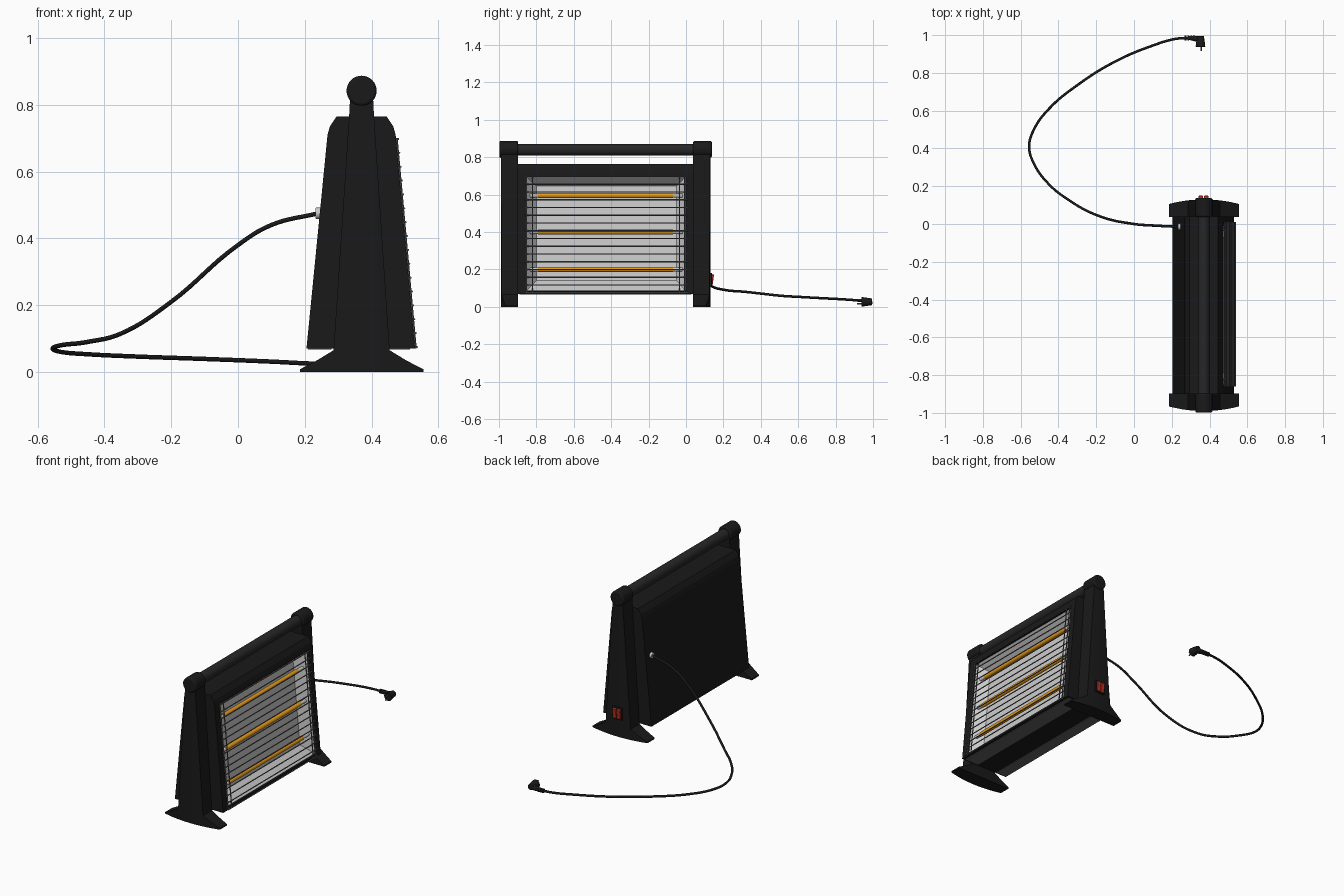
import bpy, bmesh, math
from mathutils import Vector

if "Cube" in bpy.data.objects:
    bpy.data.objects.remove(bpy.data.objects["Cube"])

CX, CY = 0.37, -0.43          # centre of the heater in plan
Y0, Y1 = -0.90, 0.04          # inner faces of the two end columns


def material(name, r, g, b):
    m = bpy.data.materials.new(name)
    m.diffuse_color = (r, g, b, 1)
    m.use_nodes = True
    m.node_tree.nodes["Principled BSDF"].inputs["Base Color"].default_value = m.diffuse_color
    return m


BLACK = material("black", 0.01, 0.01, 0.01)
CHARCOAL = material("charcoal", 0.02, 0.02, 0.02)
SILVER = material("silver", 0.55, 0.55, 0.55)
WIRE = material("wire", 0.12, 0.12, 0.12)
AMBER = material("amber", 0.8, 0.33, 0.01)
RED = material("red", 0.55, 0.03, 0.015)


def finish(ob, mat, smooth=True):
    ob.data.materials.append(mat)
    bpy.ops.object.select_all(action='DESELECT')
    ob.select_set(True)
    bpy.context.view_layer.objects.active = ob
    if smooth:
        bpy.ops.object.shade_smooth_by_angle(angle=math.radians(35))
    return ob


def mesh(name, verts, faces, mat, smooth=False, solid=True):
    bm = bmesh.new()
    vs = [bm.verts.new(v) for v in verts]
    for f in faces:
        bm.faces.new([vs[i] for i in f])
    if solid:
        bmesh.ops.recalc_face_normals(bm, faces=bm.faces)
    me = bpy.data.meshes.new(name)
    bm.to_mesh(me)
    bm.free()
    ob = bpy.data.objects.new(name, me)
    bpy.context.collection.objects.link(ob)
    return finish(ob, mat, smooth)


def rod(name, a, b, r, mat, sides=16, r2=None, bevel=0):
    a, b = Vector(a), Vector(b)
    bpy.ops.mesh.primitive_cone_add(vertices=sides, radius1=r, radius2=r if r2 is None else r2,
                                    depth=(b - a).length, location=(a + b) / 2)
    ob = bpy.context.object
    ob.rotation_euler = (b - a).to_track_quat('Z', 'Y').to_euler()
    ob.name = name
    if bevel:
        m = ob.modifiers.new("bevel", 'BEVEL')
        m.width, m.segments = bevel, 3
    return finish(ob, mat)


def box(name, lo, hi, mat, bevel=0):
    bpy.ops.mesh.primitive_cube_add(size=1, location=[(l + h) / 2 for l, h in zip(lo, hi)])
    ob = bpy.context.object
    ob.scale = [h - l for l, h in zip(lo, hi)]
    bpy.ops.object.transform_apply(location=False, rotation=False, scale=True)
    ob.name = name
    if bevel:
        m = ob.modifiers.new("bevel", 'BEVEL')
        m.width, m.segments = bevel, 2
    return finish(ob, mat)


def front(y, z, d=0.0):
    """Point on the sloping heating face, d units behind it."""
    return (0.53 - 0.0906 * (z - 0.07) - d, y, z)


def ring(y0, y1, z0, z1, d):
    return [front(y0, z0, d), front(y1, z0, d), front(y1, z1, d), front(y0, z1, d)]


# Tapered housing with a window in the heating face
prof = [(0.53, 0.07), (0.472, 0.71), (0.465, 0.735), (0.445, 0.765),
        (0.295, 0.765), (0.275, 0.735), (0.268, 0.71), (0.205, 0.07)]
n = len(prof)
verts = [(x, y, z) for y in (Y0, Y1) for x, z in prof]
WIN = (-0.855, 0.0, 0.085, 0.698)
verts += ring(*WIN, 0) + ring(*WIN, 0.012) + ring(-0.80, -0.05, 0.14, 0.645, 0.075)
outer = [0, n, n + 1, 1]
w, t, k = 2 * n, 2 * n + 4, 2 * n + 8
faces = [list(range(n)), list(range(n, 2 * n))]
faces += [[i, (i + 1) % n, n + (i + 1) % n, n + i] for i in range(1, n)]
for i in range(4):
    j = (i + 1) % 4
    faces += [[outer[i], outer[j], w + j, w + i], [w + i, w + j, t + j, t + i], [t + i, t + j, k + j, k + i]]
faces.append([k, k + 1, k + 2, k + 3])
mesh("housing", verts, faces, BLACK)

# Reflector dish lining the window
rv = ring(-0.853, -0.002, 0.087, 0.696, 0.010) + ring(-0.80, -0.05, 0.14, 0.645, 0.072)
rf = [[i, (i + 1) % 4, 4 + (i + 1) % 4, 4 + i] for i in range(4)] + [[4, 5, 6, 7]]
mesh("reflector", rv, rf, SILVER, solid=False)

# Grey strips under the housing
box("underside_front_strip", (0.42, Y0 + 0.01, 0.067), (0.515, Y1 - 0.01, 0.071), WIRE)
box("underside_back_strip", (0.21, Y0 + 0.01, 0.067), (0.28, Y1 - 0.01, 0.071), WIRE)

# Quartz heating tubes with end caps
for i, z in enumerate((0.2, 0.4, 0.595)):
    rod(f"heating_tube_{i}", front(-0.79, z, 0.035), front(-0.07, z, 0.035), 0.013, AMBER)
    rod(f"tube_cap_left_{i}", front(-0.835, z, 0.035), front(-0.79, z, 0.035), 0.010, SILVER)
    rod(f"tube_cap_right_{i}", front(-0.07, z, 0.035), front(-0.018, z, 0.035), 0.010, SILVER)

# Safety grille
for i in range(16):
    z = 0.075 + i * 0.0415
    rod(f"grille_wire_{i}", front(-0.86, z, -0.006), front(0.01, z, -0.006), 0.0032, WIRE, 8)
for i, y in enumerate((-0.852, -0.82, -0.035, -0.008)):
    rod(f"grille_upright_{i}", front(y, 0.07, -0.002), front(y, 0.70, -0.002), 0.0032, WIRE, 8)

# End columns: flared foot, tapered post, bowed outer face
levels = [(0.0, 0.185), (0.008, 0.185), (0.035, 0.133), (0.065, 0.084), (0.77, 0.037), (0.83, 0.034)]
SEG = 12
for side, name in ((1, "switch_side"), (-1, "plain_side")):
    cv, cf = [], []
    for z, hw in levels:
        row = [(-hw + 2 * hw * i / SEG) for i in range(SEG + 1)]
        cv += [(CX + x, CY + side * (0.560 - 0.7 * x * x), z) for x in row]
        cv += [(CX + hw, CY + side * 0.468, z), (CX - hw, CY + side * 0.468, z)]
    m = SEG + 3
    for l in range(len(levels) - 1):
        cf += [[l * m + i, l * m + (i + 1) % m, (l + 1) * m + (i + 1) % m, (l + 1) * m + i] for i in range(m)]
    cf += [list(range(m)), list(range((len(levels) - 1) * m, len(levels) * m))]
    mesh(f"column_{name}", cv, cf, BLACK, True)
    rod(f"handle_end_{name}", (CX, CY + side * 0.468, 0.842), (CX, CY + side * 0.568, 0.842),
        0.045, BLACK, 32, bevel=0.008)

# Carry handle
rod("handle_bar", (CX, Y0 - 0.01, 0.84), (CX, Y1 + 0.01, 0.84), 0.032, CHARCOAL, 32)

# Twin rocker switch
box("switch_frame", (0.336, 0.115, 0.108), (0.400, 0.138, 0.182), BLACK, 0.003)
for i, x in enumerate((0.342, 0.370)):
    r = box(f"switch_rocker_{i}", (x, 0.125, 0.115), (x + 0.024, 0.146, 0.175), RED, 0.003)
    r.rotation_euler.x = math.radians(-8)

# Cable grommet and power cable
rod("cable_grommet", (0.255, -0.015, 0.475), (0.232, -0.015, 0.475), 0.017, SILVER, 20, bevel=0.003)
path = [(0.24, -0.015, 0.475), (0.1, -0.008, 0.44), (0, 0, 0.38), (-0.2, 0.048, 0.21),
        (-0.35, 0.13, 0.115), (-0.45, 0.21, 0.09), (-0.53, 0.32, 0.08), (-0.555, 0.41, 0.07),
        (-0.53, 0.5, 0.06), (-0.45, 0.61, 0.053), (-0.3, 0.735, 0.046), (-0.1, 0.86, 0.039),
        (0.1, 0.945, 0.031), (0.22, 0.98, 0.025), (0.29, 0.985, 0.023)]
cu = bpy.data.curves.new("power_cable", 'CURVE')
cu.dimensions, cu.bevel_depth, cu.bevel_resolution, cu.resolution_u = '3D', 0.0068, 3, 8
sp = cu.splines.new('BEZIER')
sp.bezier_points.add(len(path) - 1)
for bp, p in zip(sp.bezier_points, path):
    bp.co = p
    bp.handle_left_type = bp.handle_right_type = 'AUTO'
cable = bpy.data.objects.new("power_cable", cu)
bpy.context.collection.objects.link(cable)
finish(cable, BLACK, False)
bpy.ops.object.convert(target='MESH')
bpy.ops.object.shade_smooth_by_angle(angle=math.radians(60))

# Angled mains plug with ribbed strain relief and two pins
for i in range(4):
    rod(f"strain_rib_{i}", (0.268 + i * 0.015, 0.985, 0.023), (0.277 + i * 0.015, 0.985, 0.023), 0.013, BLACK, 12)
rod("plug_neck", (0.29, 0.985, 0.023), (0.352, 0.978, 0.024), 0.010, BLACK, 16, r2=0.018)
rod("plug_body", (0.352, 0.995, 0.027), (0.352, 0.938, 0.027), 0.018, BLACK, 20, r2=0.026, bevel=0.003)
for i, dz in enumerate((-0.01, 0.01)):
    rod(f"plug_pin_{i}", (0.355, 0.94, 0.027 + dz), (0.355, 0.915, 0.027 + dz), 0.004, WIRE, 10)
